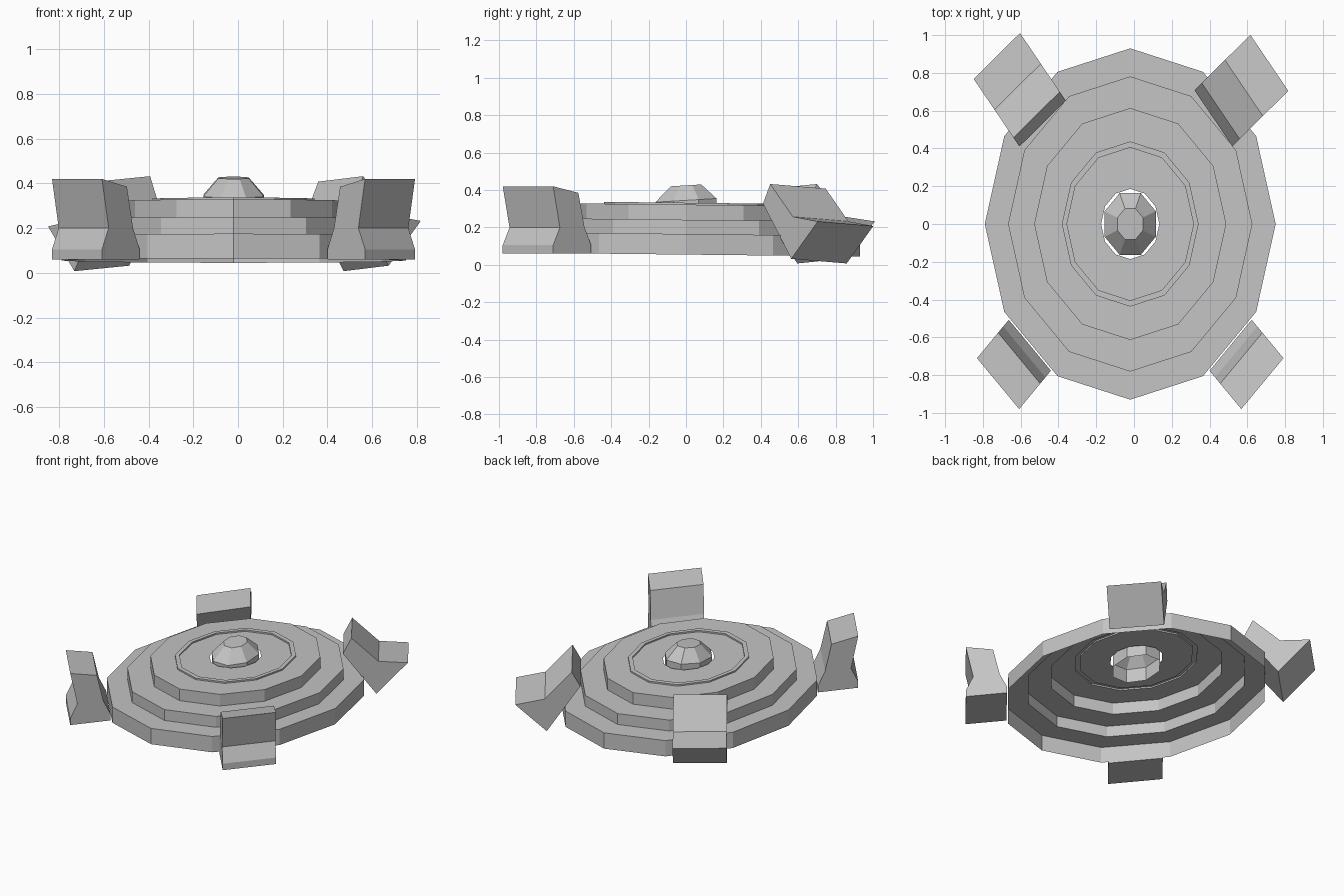
import bpy, bmesh
from math import cos, sin, pi, radians

# The whole model is an ellipse in plan: round shapes scaled by these radii
RX, RY, CX = 0.77, 0.93, -0.02

cube = bpy.data.objects.get("Cube")
if cube:
    bpy.data.objects.remove(cube, do_unlink=True)

grey = bpy.data.materials.new("plain grey")
grey.use_nodes = True
colour = (0.55, 0.55, 0.55, 1)
grey.diffuse_color = colour
grey.node_tree.nodes["Principled BSDF"].inputs["Base Color"].default_value = colour


def finish(name, bm):
    bmesh.ops.recalc_face_normals(bm, faces=bm.faces)
    mesh = bpy.data.meshes.new(name)
    bm.to_mesh(mesh)
    bm.free()
    mesh.materials.append(grey)
    obj = bpy.data.objects.new(name, mesh)
    bpy.context.collection.objects.link(obj)
    return obj


def lathe(name, profile, sides, turn=0.0, tilt=0.0, cap=False):
    """Revolve (radius, height) points into an open elliptical shell."""
    bm = bmesh.new()
    rings = []
    for r, z in profile:
        ring = []
        for i in range(sides):
            a = 2 * pi * i / sides + turn
            y = RY * r * sin(a)
            ring.append(bm.verts.new((CX + RX * r * cos(a), y, z + tilt * y)))
        rings.append(ring)
    for low, high in zip(rings, rings[1:]):
        for i in range(sides):
            j = (i + 1) % sides
            bm.faces.new((low[i], low[j], high[j], high[i]))
    if cap:
        bm.faces.new(rings[-1])
    return finish(name, bm)


def pod(name, profile, angle, yaw=0.0, roll=0.0, half=0.205):
    """Extrude a (radius, height) outline sideways, at an angle on the rim."""
    bm = bmesh.new()
    mid = sum(r for r, z in profile) / len(profile)
    ends = []
    for t in (-half, half):
        end = []
        for r, z in profile:
            rr = r + yaw * t
            tt = t - yaw * (r - mid)
            u = rr * cos(angle) - tt * sin(angle)
            v = rr * sin(angle) + tt * cos(angle)
            end.append(bm.verts.new((CX + RX * u, RY * v, z - roll * t)))
        ends.append(end)
    n = len(profile)
    for i in range(n):
        j = (i + 1) % n
        bm.faces.new((ends[0][i], ends[0][j], ends[1][j], ends[1][i]))
    for end in ends:
        bm.faces.new(end)
    return finish(name, bm)


# Stepped hollow body with a thin raised ring and a central hole
lathe("stepped_body", [(1, 0.055), (1, 0.165), (0.84, 0.165), (0.84, 0.241),
                       (0.66, 0.241), (0.66, 0.322), (0.47, 0.322), (0.47, 0.332),
                       (0.435, 0.332), (0.435, 0.322), (0.2, 0.322)],
      12, tilt=-0.011)

# Open faceted dome standing in the hole
lathe("centre_dome", [(0.19, 0.25), (0.19, 0.345), (0.095, 0.425)],
      8, turn=pi / 8, tilt=0.06, cap=True)

# Upright front pods
upright = [(1.285, 0.06), (1.285, 0.105), (1.23, 0.2), (1.285, 0.42),
           (1.08, 0.385), (1.03, 0.2), (0.976, 0.105), (0.976, 0.06)]
# Back pods, leaning inwards
leaning = [(1.085, 0.02), (1.325, 0.22), (1.10, 0.245), (0.895, 0.42), (0.83, 0.315)]

for side, front, back in (("left", -45, 45), ("right", -135, 135)):
    pod("front_pod_" + side, upright, radians(front))
    pod("back_pod_" + side, leaning, radians(back), yaw=0.1, roll=0.06)
